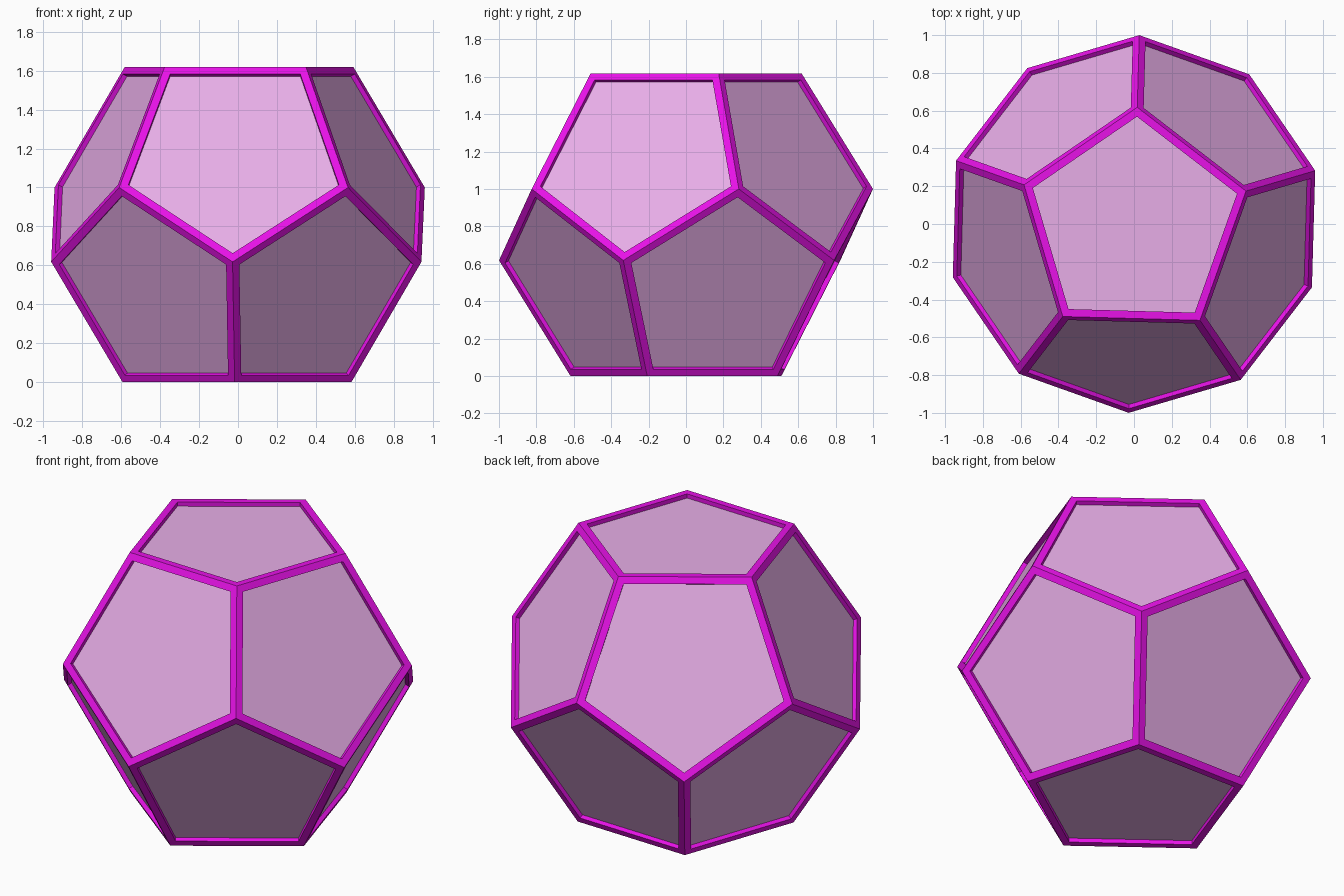
import bpy
import bmesh
from math import sin, cos, pi, radians, sqrt

PHI = (1 + sqrt(5)) / 2
TURN = radians(88.4)      # heading of the first top corner
FRAME_WIDTH = 0.04
RECESS = 0.025
INRADIUS = PHI / 2

if "Cube" in bpy.data.objects:
    bpy.data.objects.remove(bpy.data.objects["Cube"], do_unlink=True)


def make_material(name, rgb):
    mat = bpy.data.materials.new(name)
    mat.use_nodes = True
    colour = (*rgb, 1.0)
    mat.diffuse_color = colour
    mat.node_tree.nodes["Principled BSDF"].inputs["Base Color"].default_value = colour
    return mat


def dodecahedron(scale=1.0):
    """Twelve pentagons around the origin, resting on a flat face."""
    bm = bmesh.new()
    rings = [(1 / PHI, PHI / 2, 0), (1, PHI / 2 - 1 / PHI, 0),
             (1, 1 / PHI - PHI / 2, pi / 5), (1 / PHI, -PHI / 2, pi / 5)]
    for radius, z, twist in rings:
        for i in range(5):
            a = TURN + twist + i * 2 * pi / 5
            bm.verts.new((scale * radius * cos(a), scale * radius * sin(a), scale * z))
    bmesh.ops.convex_hull(bm, input=bm.verts[:])
    bmesh.ops.dissolve_limit(bm, angle_limit=radians(5),
                             verts=bm.verts[:], edges=bm.edges[:])
    bmesh.ops.recalc_face_normals(bm, faces=bm.faces[:])
    return bm


def add_object(name, bm, mat):
    mesh = bpy.data.meshes.new(name)
    bm.to_mesh(mesh)
    bm.free()
    mesh.materials.append(mat)
    obj = bpy.data.objects.new(name, mesh)
    obj.location.z = INRADIUS
    bpy.context.collection.objects.link(obj)
    return obj


# Edge frame: flat borders with short walls running down to the panels
frame = dodecahedron()
panes = frame.faces[:]
bmesh.ops.inset_individual(frame, faces=panes, thickness=FRAME_WIDTH, use_even_offset=True)
bmesh.ops.inset_individual(frame, faces=panes, thickness=0.0, depth=-RECESS)
bmesh.ops.delete(frame, geom=panes, context='FACES_ONLY')
add_object("edge_frame", frame, make_material("bright magenta", (0.8, 0.006, 0.8)))

# Recessed panels: a slightly smaller solid inside the frame
panels = dodecahedron((INRADIUS - RECESS) / INRADIUS)
add_object("pentagon_panels", panels, make_material("pale plum", (0.8, 0.42, 0.8)))
